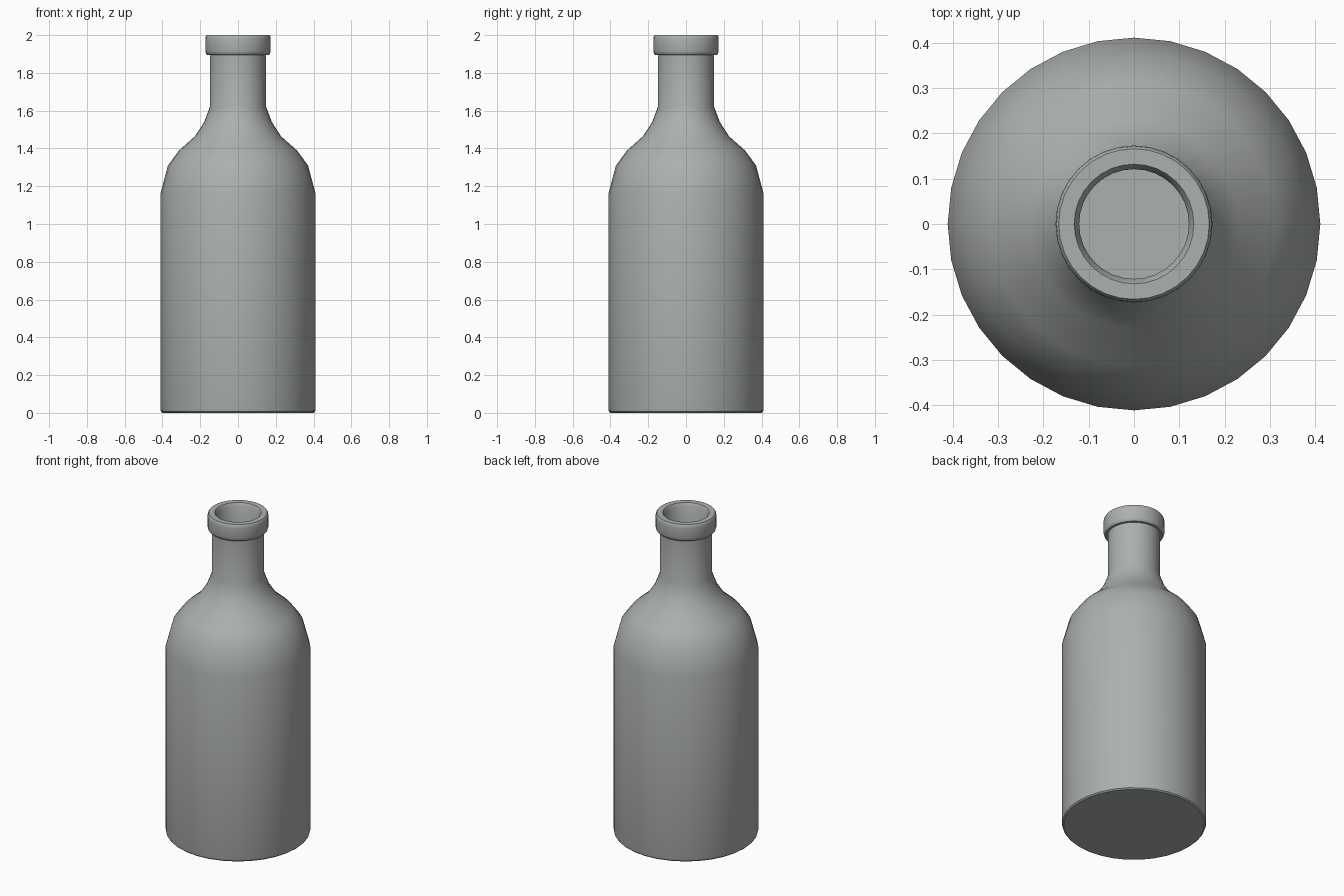
import bpy, bmesh, math

if "Cube" in bpy.data.objects:
    bpy.data.objects.remove(bpy.data.objects["Cube"])

SIDES = 32

# Single glass/ceramic grey
grey = bpy.data.materials.new("pale grey")
grey.diffuse_color = (0.41, 0.435, 0.425, 1)
grey.use_nodes = True
grey.node_tree.nodes["Principled BSDF"].inputs["Base Color"].default_value = grey.diffuse_color

# Outer silhouette, base to mouth (radius, height)
outer = [(0.400, 0.0), (0.408, 0.007), (0.411, 0.02), (0.411, 1.16),
         (0.371, 1.31), (0.312, 1.39), (0.229, 1.463), (0.179, 1.54),
         (0.149, 1.62), (0.149, 1.895)]
# Rounded lip and its inner bevel
lip = [(0.162, 1.895), (0.169, 1.901), (0.173, 1.915), (0.173, 1.98),
       (0.171, 1.993), (0.166, 2.0), (0.132, 2.0), (0.121, 1.98)]
# Hollow inside, neck to floor
inner = [(0.121, 1.61), (0.153, 1.525), (0.207, 1.44), (0.292, 1.367),
         (0.344, 1.297), (0.381, 1.155), (0.381, 0.03)]


def lathe(name, profile):
    """Spin a profile around z and cap both ends."""
    bm = bmesh.new()
    rings = []
    for r, z in profile:
        rings.append([bm.verts.new((r * math.cos(a), r * math.sin(a), z))
                      for a in (2 * math.pi * i / SIDES for i in range(SIDES))])
    for low, high in zip(rings, rings[1:]):
        for i in range(SIDES):
            j = (i + 1) % SIDES
            bm.faces.new((low[i], low[j], high[j], high[i]))
    bm.faces.new(rings[0][::-1])
    bm.faces.new(rings[-1])
    bmesh.ops.recalc_face_normals(bm, faces=bm.faces)
    mesh = bpy.data.meshes.new(name)
    bm.to_mesh(mesh)
    bm.free()
    obj = bpy.data.objects.new(name, mesh)
    bpy.context.collection.objects.link(obj)
    mesh.materials.append(grey)
    return obj


# Bottle
bottle = lathe("bottle", outer + lip + inner)
bpy.context.view_layer.objects.active = bottle
bottle.select_set(True)
bpy.ops.object.shade_smooth_by_angle(angle=math.radians(35))
